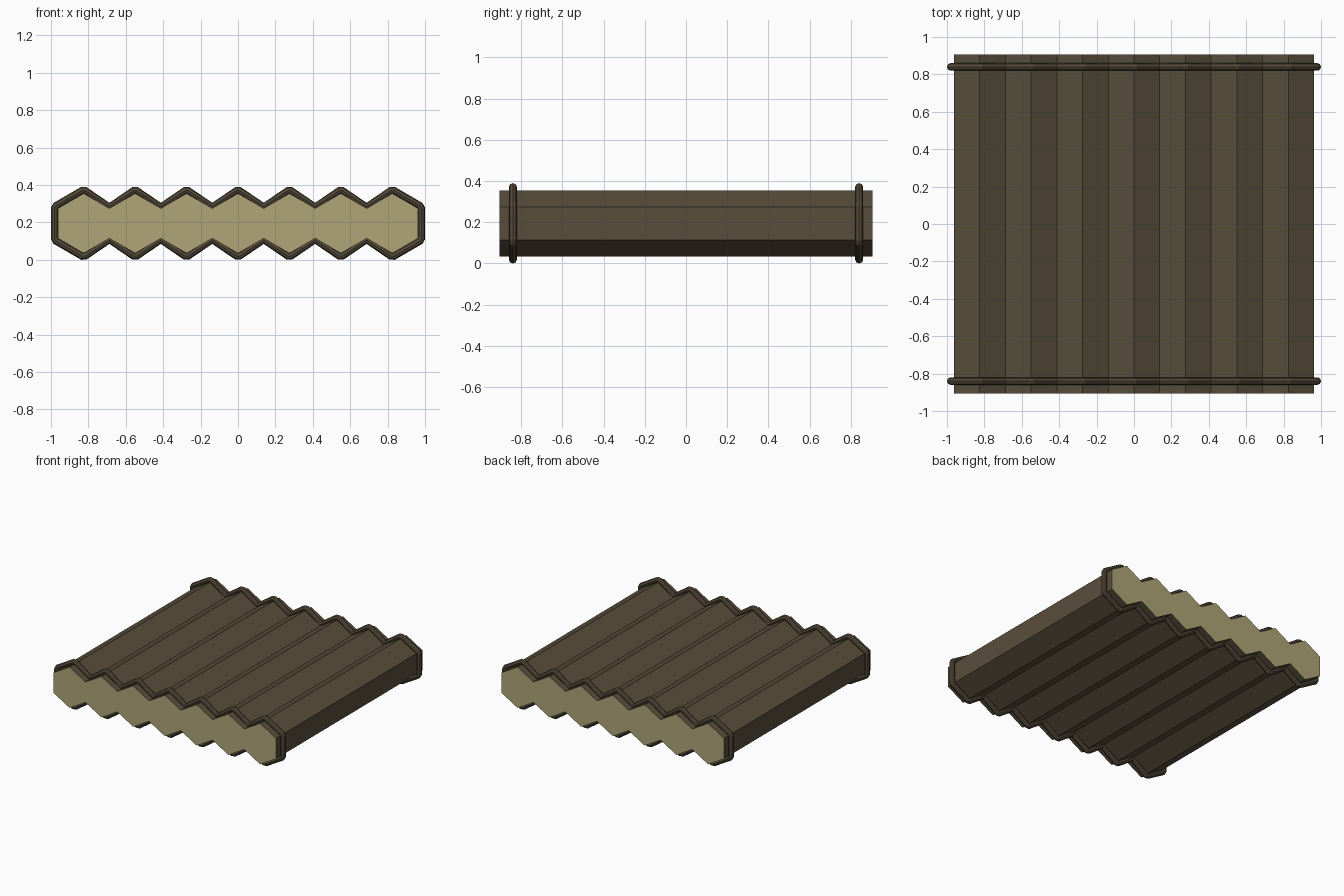
import bpy, bmesh, math
from mathutils import Vector

if "Cube" in bpy.data.objects:
    bpy.data.objects.remove(bpy.data.objects["Cube"])

N, STEP, R, CZ = 7, 0.275, 0.16, 0.195   # logs, spacing, hexagon radius, centre height
HALF_LEN, ROPE_Y, ROPE_R = 0.905, 0.84, 0.02


def material(name, rgb):
    m = bpy.data.materials.new(name)
    m.diffuse_color = (*rgb, 1)
    m.use_nodes = True
    m.node_tree.nodes["Principled BSDF"].inputs["Base Color"].default_value = m.diffuse_color
    return m


bark = material("bark", (0.10, 0.076, 0.045))
cut_wood = material("cut_wood", (0.43, 0.38, 0.19))
rope_mat = material("rope", (0.09, 0.068, 0.042))


def finish(bm, name, mats):
    bmesh.ops.recalc_face_normals(bm, faces=bm.faces)
    me = bpy.data.meshes.new(name)
    bm.to_mesh(me)
    bm.free()
    for m in mats:
        me.materials.append(m)
    ob = bpy.data.objects.new(name, me)
    bpy.context.collection.objects.link(ob)
    return ob


def log(name, x):
    bm = bmesh.new()
    rings = []
    for y in (-HALF_LEN, HALF_LEN):
        ring = []
        for i in range(6):
            a = math.radians(90 + 60 * i)
            ring.append(bm.verts.new((x + STEP / 2 / math.cos(math.pi / 6) * math.cos(a), y,
                                      CZ + R * math.sin(a))))
        rings.append(ring)
        bm.faces.new(ring).material_index = 1      # pale sawn end
    for i in range(6):
        j = (i + 1) % 6
        bm.faces.new((rings[0][i], rings[0][j], rings[1][j], rings[1][i]))
    finish(bm, name, (bark, cut_wood))


def rope_path():
    # zigzag over the logs, then back underneath; convex corners are clipped
    end = N * STEP / 2 + 0.0182
    top = []
    for i in range(2 * N + 1):
        x = (i - N) * STEP / 2
        if i in (0, 2 * N):
            x = math.copysign(end, x)
        top.append(Vector((x, 0.1805 if i % 2 else 0.09)))
    pts = top + [Vector((p.x, -p.y)) for p in reversed(top)]
    out = []
    for i, p in enumerate(pts):
        a, b = pts[i - 1], pts[(i + 1) % len(pts)]
        d1, d2 = (p - a).normalized(), (b - p).normalized()
        if d1.x * d2.y - d1.y * d2.x < 0:
            out += [p - d1 * 0.01, p + d2 * 0.01]
        else:
            out.append(p)
    return out


def rope(name, y):
    bm = bmesh.new()
    path = rope_path()
    rings = []
    for i, p in enumerate(path):
        d1 = (p - path[i - 1]).normalized()
        d2 = (path[(i + 1) % len(path)] - p).normalized()
        t = (d1 + d2).normalized()
        n = Vector((-t.y, t.x))
        ring = []
        for k in range(8):
            a = math.radians(45 * k)
            q = p + n * ROPE_R * math.cos(a)
            ring.append(bm.verts.new((q.x, y + ROPE_R * math.sin(a), CZ + q.y)))
        rings.append(ring)
    for i, r in enumerate(rings):
        s = rings[(i + 1) % len(rings)]
        for k in range(8):
            m = (k + 1) % 8
            bm.faces.new((r[k], r[m], s[m], s[k]))
    finish(bm, name, (rope_mat,))


# seven hexagonal logs side by side
for i in range(N):
    log(f"log_{i + 1}", (i - (N - 1) / 2) * STEP)

# lashing ropes near both ends
rope("front_rope", -ROPE_Y)
rope("back_rope", ROPE_Y)
